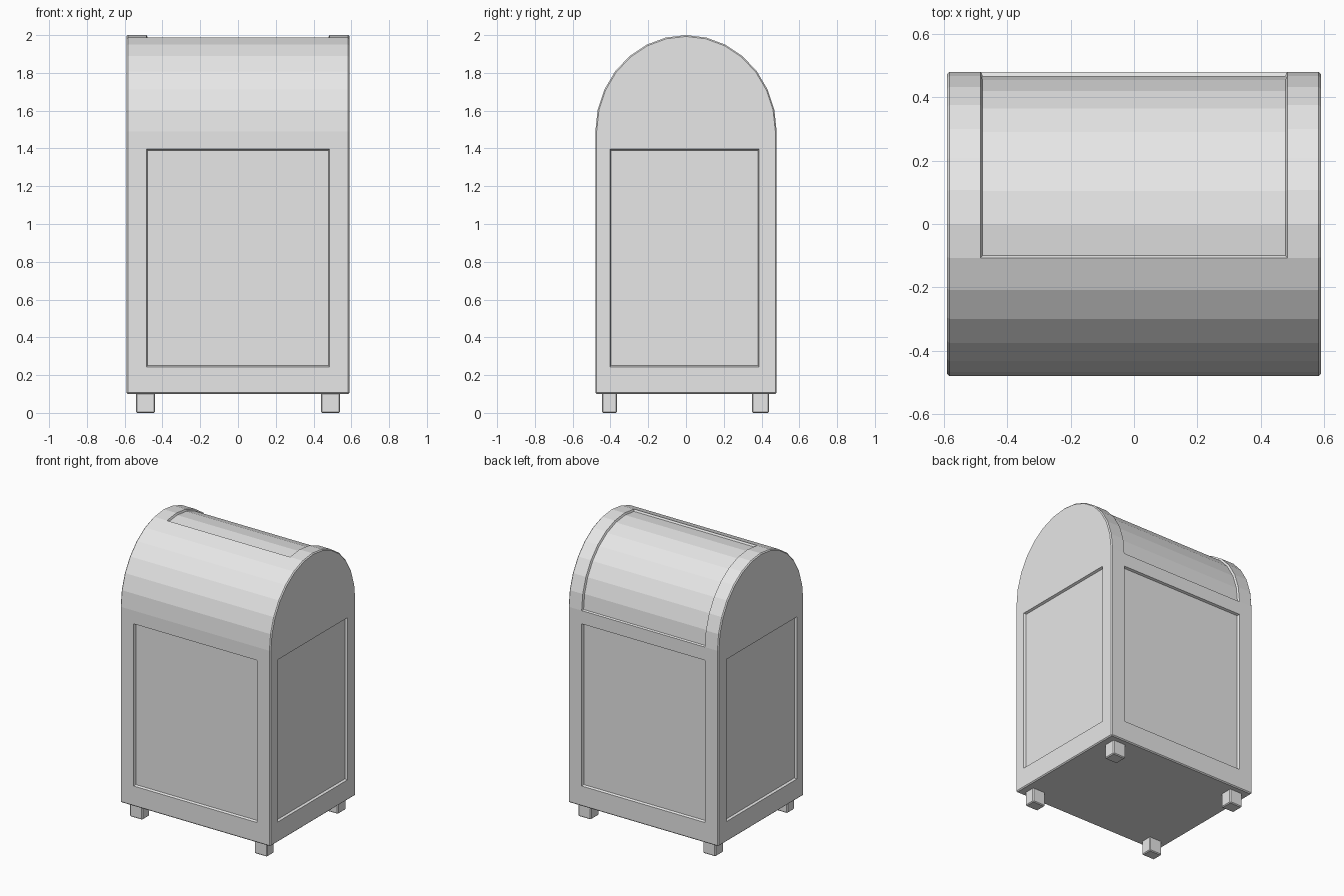
import bpy, bmesh, math
from mathutils import Vector

if "Cube" in bpy.data.objects:
    bpy.data.objects.remove(bpy.data.objects["Cube"])

grey = bpy.data.materials.new("light grey")
grey.diffuse_color = (0.8, 0.8, 0.8, 1)
grey.use_nodes = True
grey.node_tree.nodes["Principled BSDF"].inputs["Base Color"].default_value = grey.diffuse_color

HX, HY = 0.59, 0.48           # half width and half depth
Z0, ZS, ZT = 0.10, 1.49, 2.0  # body bottom, arch spring line, arch top
SEG = 14


def add_object(name, bm):
    bmesh.ops.recalc_face_normals(bm, faces=bm.faces[:])
    mesh = bpy.data.meshes.new(name)
    bm.to_mesh(mesh)
    bm.free()
    mesh.materials.append(grey)
    obj = bpy.data.objects.new(name, mesh)
    bpy.context.collection.objects.link(obj)
    return obj


def bevel_sharp(bm, width):
    bm.normal_update()
    sharp = [e for e in bm.edges if e.calc_face_angle(0) > 1]
    bmesh.ops.bevel(bm, geom=sharp, offset=width, segments=1,
                    affect='EDGES', profile=0.5)
    bm.normal_update()


def cut(bm, co, normal, faces=None):
    faces = faces or bm.faces[:]
    edges = {e for f in faces for e in f.edges}
    verts = {v for f in faces for v in f.verts}
    bmesh.ops.bisect_plane(bm, geom=[*verts, *edges, *faces], dist=1e-5,
                           plane_co=co, plane_no=normal)
    bm.normal_update()


def recess(bm, rule, rim, depth):
    faces = [f for f in bm.faces if rule(f.calc_center_median(), f.normal)]
    bmesh.ops.inset_region(bm, faces=faces, thickness=rim, depth=-depth,
                           use_even_offset=True, use_boundary=True)
    bm.normal_update()


# Body: arched profile extruded across the width
bm = bmesh.new()
profile = [(-HY, Z0)]
for i in range(SEG + 1):
    a = math.pi * i / SEG
    profile.append((-HY * math.cos(a), ZS + (ZT - ZS) * math.sin(a)))
profile.append((HY, Z0))
end = bm.faces.new([bm.verts.new((-HX, y, z)) for y, z in profile])
ext = bmesh.ops.extrude_face_region(bm, geom=[end], use_keep_orig=True)
bmesh.ops.translate(bm, vec=(2 * HX, 0, 0),
                    verts=[g for g in ext["geom"] if isinstance(g, bmesh.types.BMVert)])
bmesh.ops.recalc_face_normals(bm, faces=bm.faces[:])
bevel_sharp(bm, 0.007)

# Panel outlines
for x in (-0.484, 0.484):
    cut(bm, (x, 0, 0), (1, 0, 0))
for z in (0.244, 1.396):
    cut(bm, (0, 0, z), (0, 0, 1))
for y in (-0.402, 0.386):
    cut(bm, (0, y, 0), (0, 1, 0), [f for f in bm.faces if abs(f.normal.x) > 0.99])

# Recessed front, back and side panels, then the curved hatch over the back
recess(bm, lambda c, n: abs(n.y) > 0.99 and abs(c.x) < 0.4 and 0.3 < c.z < 1.3, 0.006, 0.016)
recess(bm, lambda c, n: abs(n.x) > 0.99 and abs(c.y) < 0.3 and 0.3 < c.z < 1.3
       and abs(c.x) > HX - 0.005, 0.006, 0.016)
recess(bm, lambda c, n: abs(c.x) < 0.4 and c.y > -0.1 and c.z > ZS + 0.01, 0.006, 0.013)
add_object("body", bm)

# Four feet
for side, sx in (("left", -1), ("right", 1)):
    for end_name, y0, y1 in (("front", -0.445, -0.365), ("back", 0.35, 0.44)):
        bm = bmesh.new()
        bmesh.ops.create_cube(bm, size=1)
        bmesh.ops.scale(bm, verts=bm.verts[:], vec=(0.10, y1 - y0, 0.105))
        bmesh.ops.translate(bm, verts=bm.verts[:],
                            vec=Vector((sx * 0.49, (y0 + y1) / 2, 0.0525)))
        bevel_sharp(bm, 0.006)
        add_object(f"{end_name}_{side}_foot", bm)
